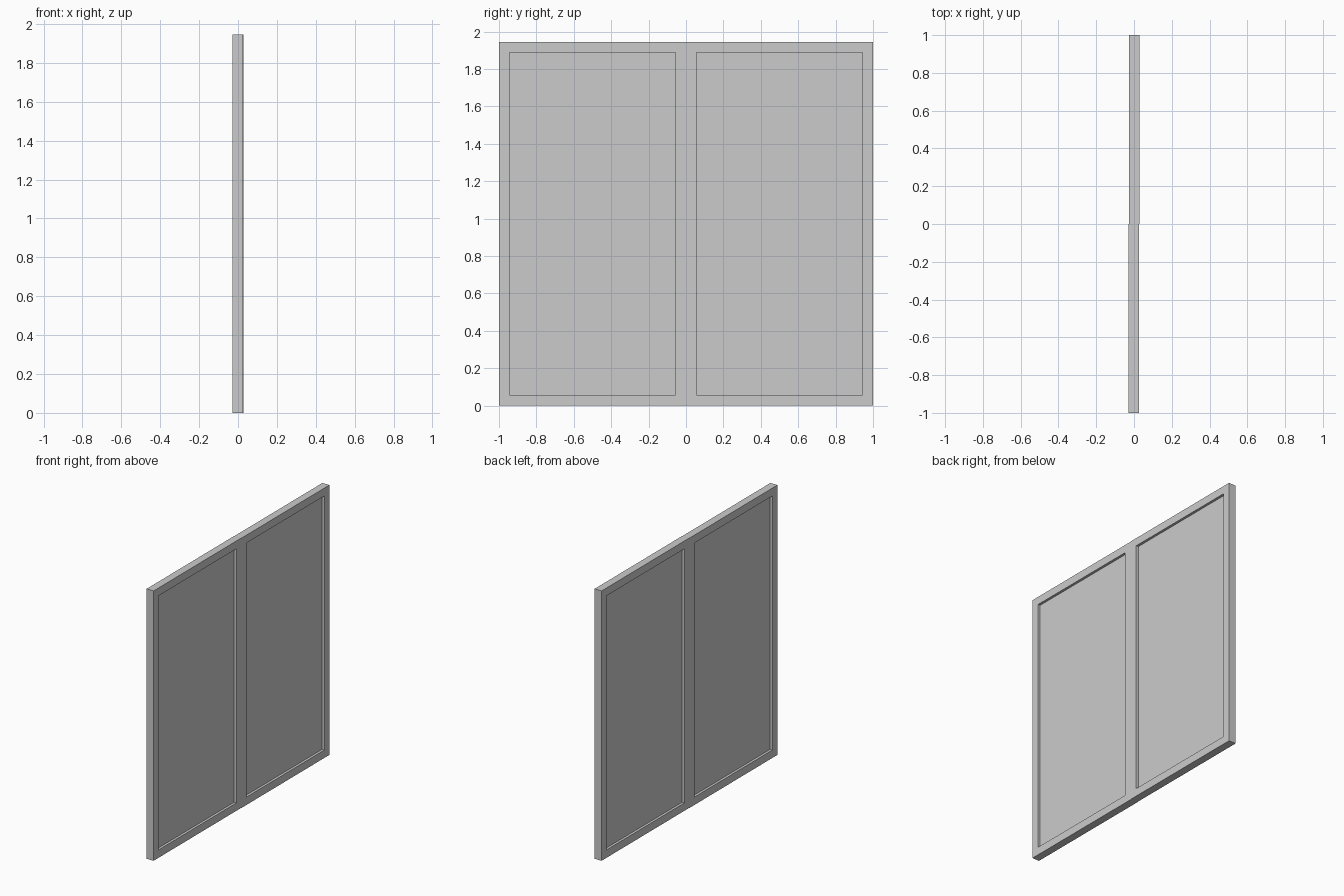
import bpy, bmesh

if "Cube" in bpy.data.objects:
    bpy.data.objects.remove(bpy.data.objects["Cube"])

HEIGHT = 1.945   # overall height
BAR = 0.057      # frame bar width
DEPTH = 0.056    # frame depth


def frame(name, y0, y1, xc):
    """Rectangular frame: outer and inner loops bridged, then extruded in x."""
    bm = bmesh.new()

    def loop(m):
        pts = [(y0 + m, m), (y1 - m, m), (y1 - m, HEIGHT - m), (y0 + m, HEIGHT - m)]
        return [bm.verts.new((xc - DEPTH / 2, y, z)) for y, z in pts]

    outer, inner = loop(0), loop(BAR)
    for i in range(4):
        j = (i + 1) % 4
        bm.faces.new((outer[i], outer[j], inner[j], inner[i]))
    ext = bmesh.ops.extrude_face_region(bm, geom=bm.faces[:], use_keep_orig=True)
    verts = [g for g in ext["geom"] if isinstance(g, bmesh.types.BMVert)]
    bmesh.ops.translate(bm, verts=verts, vec=(DEPTH, 0, 0))
    bmesh.ops.recalc_face_normals(bm, faces=bm.faces[:])
    return link(name, bm)


def pane(name, y0, y1, xc, thick=0.02):
    """Flat infill panel seated inside a frame."""
    bm = bmesh.new()
    bmesh.ops.create_cube(bm, size=1)
    bmesh.ops.scale(bm, verts=bm.verts[:],
                    vec=(thick, y1 - y0 - 2 * BAR, HEIGHT - 2 * BAR))
    bmesh.ops.translate(bm, verts=bm.verts[:], vec=(xc, (y0 + y1) / 2, HEIGHT / 2))
    return link(name, bm)


def link(name, bm):
    mesh = bpy.data.meshes.new(name)
    bm.to_mesh(mesh)
    bm.free()
    ob = bpy.data.objects.new(name, mesh)
    bpy.context.collection.objects.link(ob)
    return ob


# Two window leaves meeting in the middle, with a hairline step between them
for side, y0, y1, xc in (("left", -1, 0, -0.001), ("right", 0, 1, 0.001)):
    frame(side + "_frame", y0, y1, xc)
    pane(side + "_pane", y0, y1, xc)
